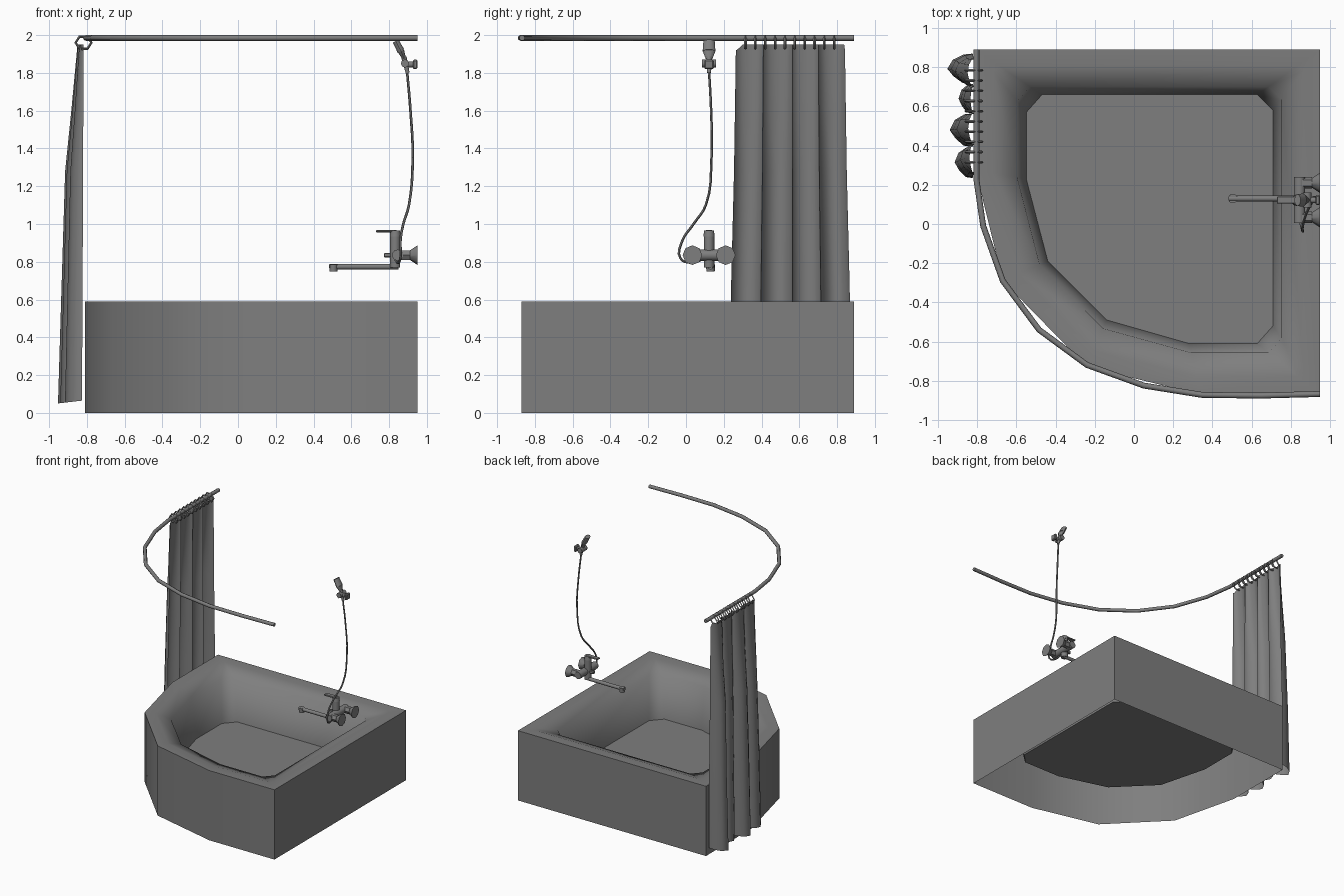
import bpy, bmesh, math
from mathutils import Vector, Matrix

if "Cube" in bpy.data.objects:
    bpy.data.objects.remove(bpy.data.objects["Cube"])

grey = bpy.data.materials.new("dark_grey")
grey.diffuse_color = (.21, .21, .21, 1)
grey.use_nodes = True
grey.node_tree.nodes["Principled BSDF"].inputs["Base Color"].default_value = grey.diffuse_color


def shade(ob, angle):
    ob.data.materials.clear()
    ob.data.materials.append(grey)
    bpy.ops.object.select_all(action='DESELECT')
    ob.select_set(True)
    bpy.context.view_layer.objects.active = ob
    bpy.ops.object.shade_smooth_by_angle(angle=math.radians(angle))


def finish(name, bm, angle=50):
    bm.normal_update()
    me = bpy.data.meshes.new(name)
    bm.to_mesh(me)
    bm.free()
    ob = bpy.data.objects.new(name, me)
    bpy.context.collection.objects.link(ob)
    shade(ob, angle)
    return ob


def grid(bm, rows, closed):
    """Skin quads between rows of points, return the vertex rows."""
    vs = [[bm.verts.new(p) for p in r] for r in rows]
    for a, b in zip(vs, vs[1:]):
        n = len(a)
        for i in range(n if closed else n - 1):
            j = (i + 1) % n
            bm.faces.new((a[i], a[j], b[j], b[i]))
    return vs


def rod(name, p, q, r1, r2=None, sides=10, flat=1.0):
    """Straight (tapered, optionally flattened) cylinder from p to q."""
    p, q = Vector(p), Vector(q)
    d = q - p
    y = Vector((0, 1, 0)) if abs(d.y) < abs(d.length) * .9 else Vector((0, 0, 1))
    z = d.normalized()
    x = y.cross(z).normalized()
    turn = Matrix((x, z.cross(x), z)).transposed().to_4x4()
    m = Matrix.Translation((p + q) / 2) @ turn @ Matrix.Diagonal((flat, 1, 1, 1))
    bm = bmesh.new()
    bmesh.ops.create_cone(bm, cap_ends=True, segments=sides, radius1=r1,
                          radius2=r1 if r2 is None else r2, depth=d.length, matrix=m)
    return finish(name, bm)


def box(name, c, size, bevel=0.0):
    bm = bmesh.new()
    bmesh.ops.create_cube(bm, size=1, matrix=Matrix.Translation(c) @ Matrix.Diagonal((*size, 1)))
    if bevel:
        bmesh.ops.bevel(bm, geom=bm.edges[:], offset=bevel, segments=1, affect='EDGES')
    return finish(name, bm, 30)


def tube(name, pts, r, res=2, closed=False, smooth=False):
    """Round tube swept along a path."""
    cu = bpy.data.curves.new(name, 'CURVE')
    cu.dimensions = '3D'
    cu.bevel_depth, cu.bevel_resolution, cu.use_fill_caps = r, res, True
    if smooth:
        s = cu.splines.new('BEZIER')
        s.bezier_points.add(len(pts) - 1)
        for b, p in zip(s.bezier_points, pts):
            b.co = p
            b.handle_left_type = b.handle_right_type = 'AUTO'
        s.resolution_u = 4
    else:
        s = cu.splines.new('POLY')
        s.points.add(len(pts) - 1)
        for b, p in zip(s.points, pts):
            b.co = (*p, 1)
    s.use_cyclic_u = closed
    ob = bpy.data.objects.new(name, cu)
    bpy.context.collection.objects.link(ob)
    bpy.ops.object.select_all(action='DESELECT')
    ob.select_set(True)
    bpy.context.view_layer.objects.active = ob
    bpy.ops.object.convert(target='MESH')
    shade(bpy.context.view_layer.objects.active, 50)


# Corner bathtub: outer outline (doubled corners) paired with the chamfered floor
outer = [(-.81, .89), (-.81, .28), (-.67, -.29), (-.24, -.73), (.34, -.87),
         (.95, -.87), (.95, -.87), (.95, .89), (.95, .89), (-.81, .89)]
floor = [(-.55, .57), (-.55, .23), (-.44, -.19), (-.14, -.49), (.28, -.61),
         (.63, -.61), (.71, -.52), (.71, .58), (.63, .66), (-.47, .66)]


def loop(t, z):
    return [Vector((a[0] + (b[0] - a[0]) * t, a[1] + (b[1] - a[1]) * t, z))
            for a, b in zip(outer, floor)]


bm = bmesh.new()
vs = grid(bm, [loop(t, z) for t, z in
               [(0, 0), (0, .59), (.35, .59), (.82, .55), (1, .2)]], True)
bm.faces.new(vs[-1])
bmesh.ops.remove_doubles(bm, verts=bm.verts[:], dist=1e-4)
finish("bathtub", bm, 70)

# Curved curtain rail
tube("curtain_rail", [(x, y, 1.985) for x, y in
     [(-.805, .89), (-.805, .23), (-.77, -.01), (-.67, -.29), (-.485, -.54), (-.24, -.72),
      (.05, -.825), (.35, -.873), (.65, -.876), (.95, -.868)]], .015, 2)

# Curtain rings
for i in range(10):
    y = .315 + i * .0522
    tube(f"curtain_ring_{i + 1}",
         [(-.818 + .042 * math.cos(k * math.pi / 3), y, 1.96 + .037 * math.sin(k * math.pi / 3))
          for k in range(6)], .007, 0, closed=True)

# Gathered curtain: four pleats that deepen towards the floor
edges = [.235, .395, .565, .715, .87]
depths = [.09, .115, .07, .127]
fold = [(0, 0), (.03, .38), (.25, .75), (.5, 1), (.8, .78), (.97, .35)]
section = [(a + (b - a) * u, d * w) for a, b, d in zip(edges, edges[1:], depths) for u, w in fold]
section.append((edges[-1], 0))
rows = []
for z, amp, wide, base in [(1.95, .25, .91, -.818), (1.6, .5, .925, -.819), (1.28, .75, .94, -.82),
                           (.65, .88, .99, -.823), (.05, 1, 1, -.826)]:
    row = []
    for i, (y, d) in enumerate(section):
        h = z + (.015 * (1 - d / .127) if z < .1 else 0)
        if z > 1.9 and (i < 2 or i == len(section) - 1):
            h -= .03
        row.append((base - d * amp, .555 + (y - .555) * wide, h))
    rows.append(row)
bm = bmesh.new()
grid(bm, rows, False)
finish("curtain", bm, 80)

# Mixer tap: wall flanges, unions, body, column, lever and spout
Y = .122
for side, s in (("front", -1), ("back", 1)):
    y = Y + s * .088
    rod(f"tap_flange_{side}", (.95, y, .835), (.905, y, .835), .052, .022, 8)
    rod(f"tap_union_{side}", (.91, y, .835), (.85, y, .835), .03, sides=6)
rod("tap_body", (.845, Y - .118, .835), (.845, Y + .118, .835), .03)
rod("tap_column", (.832, Y, .77), (.832, Y, .935), .028)
rod("tap_cap", (.832, Y, .935), (.832, Y, .965), .03, .026)
box("tap_lever", (.785, Y, .962), (.11, .036, .012), .003)
box("tap_diverter", (.795, Y, .835), (.045, .024, .024), .004)
rod("tap_spout", (.85, Y + .008, .774), (.485, Y + .008, .774), .015)
rod("tap_spout_tip", (.505, Y + .008, .785), (.505, Y + .008, .748), .024, .022)

# Shower hose
tube("shower_hose", [(.83, .11, .825), (.845, .03, .795), (.86, -.03, .82), (.86, -.02, .91),
     (.875, .04, 1.0), (.905, .105, 1.1), (.925, .135, 1.35), (.913, .133, 1.6),
     (.895, .122, 1.81)], .007, 1, smooth=True)

# Hand shower with flattened head, and wall bracket
rod("shower_handle", (.898, Y, 1.80), (.878, Y, 1.885), .011, .015)
rod("shower_neck", (.88, Y, 1.875), (.863, Y, 1.915), .018, .034, 10, .55)
rod("shower_head", (.863, Y, 1.915), (.835, Y, 1.968), .034, .03, 10, .6)
rod("bracket_arm", (.95, Y, 1.845), (.885, Y, 1.845), .016)
box("bracket_plate", (.938, Y, 1.845), (.024, .05, .05), .006)
rod("bracket_clamp", (.884, Y - .038, 1.85), (.884, Y + .038, 1.85), .022, sides=8)
